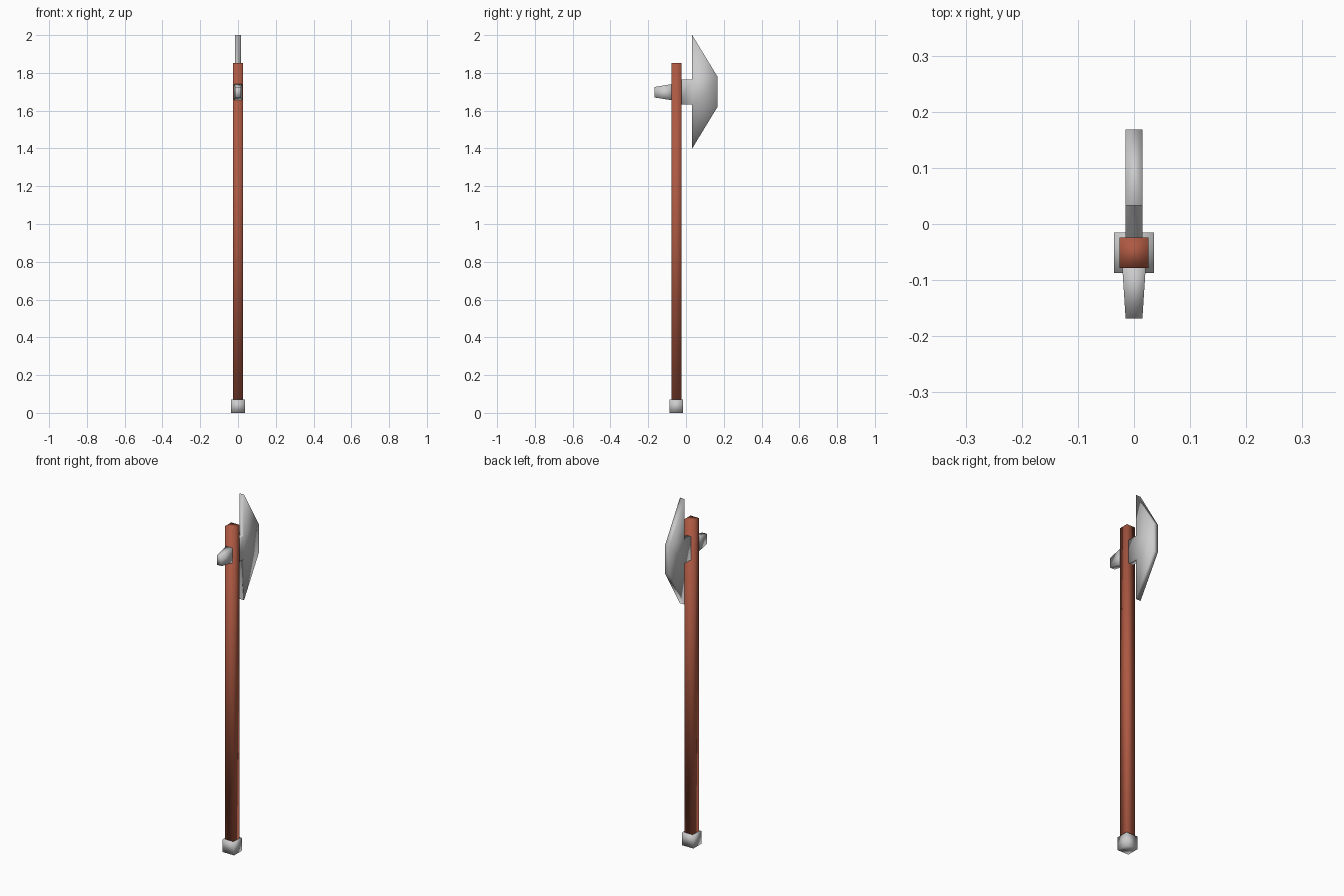
import bpy, bmesh

if "Cube" in bpy.data.objects:
    bpy.data.objects.remove(bpy.data.objects["Cube"])

HANDLE_Y = -0.051


def finish(name, bm, colour=None):
    bmesh.ops.recalc_face_normals(bm, faces=bm.faces)
    mesh = bpy.data.meshes.new(name)
    bm.to_mesh(mesh)
    bm.free()
    mesh.shade_smooth()
    obj = bpy.data.objects.new(name, mesh)
    bpy.context.collection.objects.link(obj)
    if colour:
        mat = bpy.data.materials.new(name + "_material")
        mat.diffuse_color = colour
        mat.use_nodes = True
        mat.node_tree.nodes["Principled BSDF"].inputs["Base Color"].default_value = mat.diffuse_color
        mesh.materials.append(mat)
    return obj


def box(name, x, y0, y1, z0, z1, colour=None, front=None):
    """Box symmetric in x; front = (half x, z0, z1) tapers the -y end."""
    bm = bmesh.new()
    bmesh.ops.create_cube(bm, size=2)
    for v in bm.verts:
        hx, lo, hi = front if front and v.co.y < 0 else (x, z0, z1)
        v.co = (hx * v.co.x, y0 if v.co.y < 0 else y1, lo if v.co.z < 0 else hi)
    return finish(name, bm, colour)


# Square wooden shaft and its metal end cap
box("shaft", 0.026, HANDLE_Y - 0.027, HANDLE_Y + 0.027, 0.05, 1.853,
    (0.42, 0.10, 0.055, 1))
box("end_cap", 0.036, HANDLE_Y - 0.036, HANDLE_Y + 0.036, 0.0, 0.072)

# Tapered rear spike
box("rear_spike", 0.022, -0.168, -0.06, 1.653, 1.743, front=(0.015, 1.67, 1.725))

# Axe blade and neck: flat side profile (y, z) pushed out to its thickness
profile = [(-0.04, 1.633), (0.033, 1.633), (0.033, 1.40), (0.168, 1.622),
           (0.168, 1.778), (0.033, 2.0), (0.033, 1.765), (-0.04, 1.765)]
T = 0.015
bm = bmesh.new()
verts = [bm.verts.new((-T, y, z)) for y, z in profile]
faces = [bm.faces.new([verts[i] for i in f])
         for f in ((0, 1, 6, 7), (1, 3, 4, 6), (1, 2, 3), (6, 4, 5))]
result = bmesh.ops.extrude_face_region(bm, geom=faces, use_keep_orig=True)
for g in result["geom"]:
    if isinstance(g, bmesh.types.BMVert):
        g.co.x = T
finish("axe_blade", bm)
